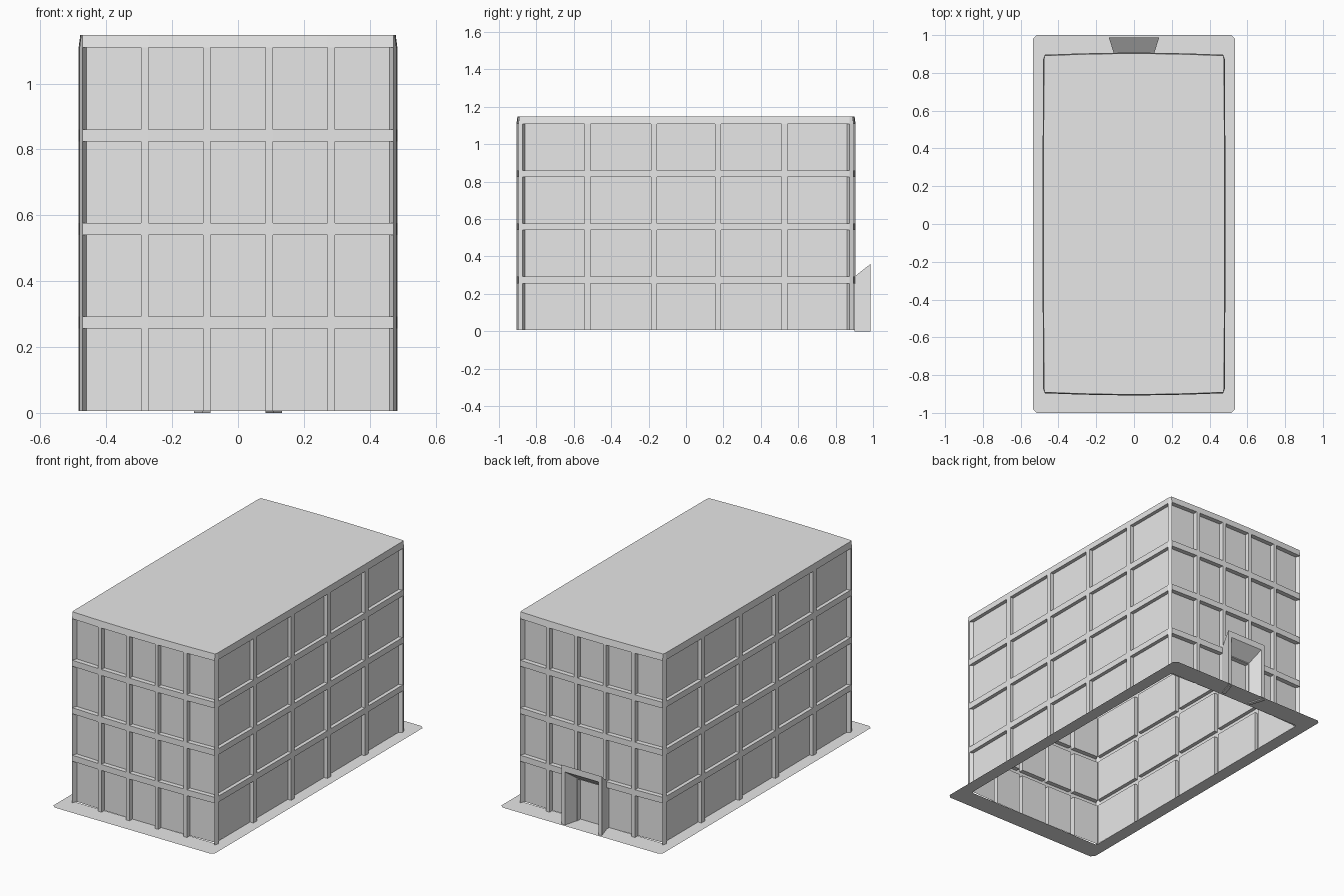
import bpy, bmesh, math
from mathutils import Matrix, Vector

if "Cube" in bpy.data.objects:
    bpy.data.objects.remove(bpy.data.objects["Cube"], do_unlink=True)

grey = bpy.data.materials.new("light_grey")
grey.use_nodes = True
grey.diffuse_color = (0.8, 0.8, 0.8, 1)
grey.node_tree.nodes["Principled BSDF"].inputs["Base Color"].default_value = (0.8, 0.8, 0.8, 1)

GROUND = 0.006
ROOF = 1.148


def finish(bm, name, recalc=False):
    bmesh.ops.remove_doubles(bm, verts=bm.verts, dist=0.0005)
    if recalc:
        bmesh.ops.recalc_face_normals(bm, faces=bm.faces)
    mesh = bpy.data.meshes.new(name)
    bm.to_mesh(mesh)
    bm.free()
    mesh.materials.append(grey)
    obj = bpy.data.objects.new(name, mesh)
    bpy.context.collection.objects.link(obj)
    return obj


def face(bm, points):
    return bm.faces.new([bm.verts.new(p) for p in points])


def edges(end, pilasters, half):
    """Edge positions along a wall: openings and pilasters alternate."""
    us = [-end]
    for p in pilasters:
        us += [p - half, p + half]
    return us + [end]


# Floor bands: openings and bands alternate going up
zs = [GROUND]
for floor in range(4):
    low = 0.256 + 0.2843 * floor
    zs += [low, low + 0.036]
zs[-1] = ROOF


def make_wall(bm, turn, us, dist, bow, depth):
    """Wall with recessed panels; returns its two end edges and its top edge."""
    rot = Matrix.Rotation(turn * math.pi / 2, 4, 'Z')
    end = us[-1]

    def place(u, z, d=0.0):
        if z == ROOF:
            d += 0.005
        return rot @ Vector((u, -(dist - bow * (u / end) ** 2 - d), z))

    for i, (u0, u1) in enumerate(zip(us, us[1:])):
        for j, (z0, z1) in enumerate(zip(zs, zs[1:])):
            rim = [(u0, z0), (u1, z0), (u1, z1), (u0, z1)]
            outer = [place(*c) for c in rim]
            if i % 2 or j % 2:
                face(bm, outer)
                continue
            # Recessed panel, with slanted reveals beside the corners
            a = u0 + (0.012 if u0 == -end else 0)
            b = u1 - (0.012 if u1 == end else 0)
            inner = [place(u, z, depth) for u, z in [(a, z0), (b, z0), (b, z1), (a, z1)]]
            face(bm, inner)
            for k in range(1, 4):
                n = (k + 1) % 4
                face(bm, [outer[k], outer[n], inner[n], inner[k]])
            if j:
                face(bm, [outer[0], outer[1], inner[1], inner[0]])
    return ([place(-end, z) for z in zs], [place(end, z) for z in zs],
            [place(u, ROOF) for u in us])


# Building shell, open underneath
bm = bmesh.new()
short = edges(0.472, [-0.283, -0.095, 0.095, 0.283], 0.011)
long = edges(0.873, [-0.527, -0.172, 0.172, 0.527], 0.016)
walls = []
for turn in range(4):
    if turn % 2:
        walls.append(make_wall(bm, turn, long, 0.484, 0.003, 0.022))
    else:
        walls.append(make_wall(bm, turn, short, 0.907, 0.011, 0.028))

# Chamfered corners and the roof
for k in range(4):
    a, b = walls[k][1], walls[(k + 1) % 4][0]
    for j in range(len(zs) - 1):
        face(bm, [a[j], b[j], b[j + 1], a[j + 1]])
face(bm, [p for w in walls for p in w[2]])
finish(bm, "building_shell")


# Ground slab around the building
def cut_rect(x, y, c):
    pts = []
    for sx, sy in [(1, 1), (-1, 1), (-1, -1), (1, -1)]:
        pair = [(sx * x, sy * (y - c), GROUND), (sx * (x - c), sy * y, GROUND)]
        pts += pair if sx * sy > 0 else pair[::-1]
    return pts


bm = bmesh.new()
outer, inner = cut_rect(0.536, 1.0, 0.02), cut_rect(0.46, 0.878, 0.01)
for k in range(8):
    n = (k + 1) % 8
    face(bm, [outer[k], outer[n], inner[n], inner[k]])
finish(bm, "ground_slab")


# Flared door surround on the back
def arch(x, z, y):
    return [Vector(p) for p in [(x, y, 0), (x, y, z), (-x, y, z), (-x, y, 0)]]


bm = bmesh.new()
loops = [arch(0.106, 0.292, 0.9), arch(0.133, 0.36, 0.987),
         arch(0.11, 0.322, 0.987), arch(0.084, 0.256, 0.9)]
for a, b in zip(loops, loops[1:]):
    for k in range(3):
        face(bm, [a[k], a[k + 1], b[k + 1], b[k]])
for k in (0, 3):
    face(bm, [loop[k] for loop in loops])
finish(bm, "door_surround", recalc=True)
